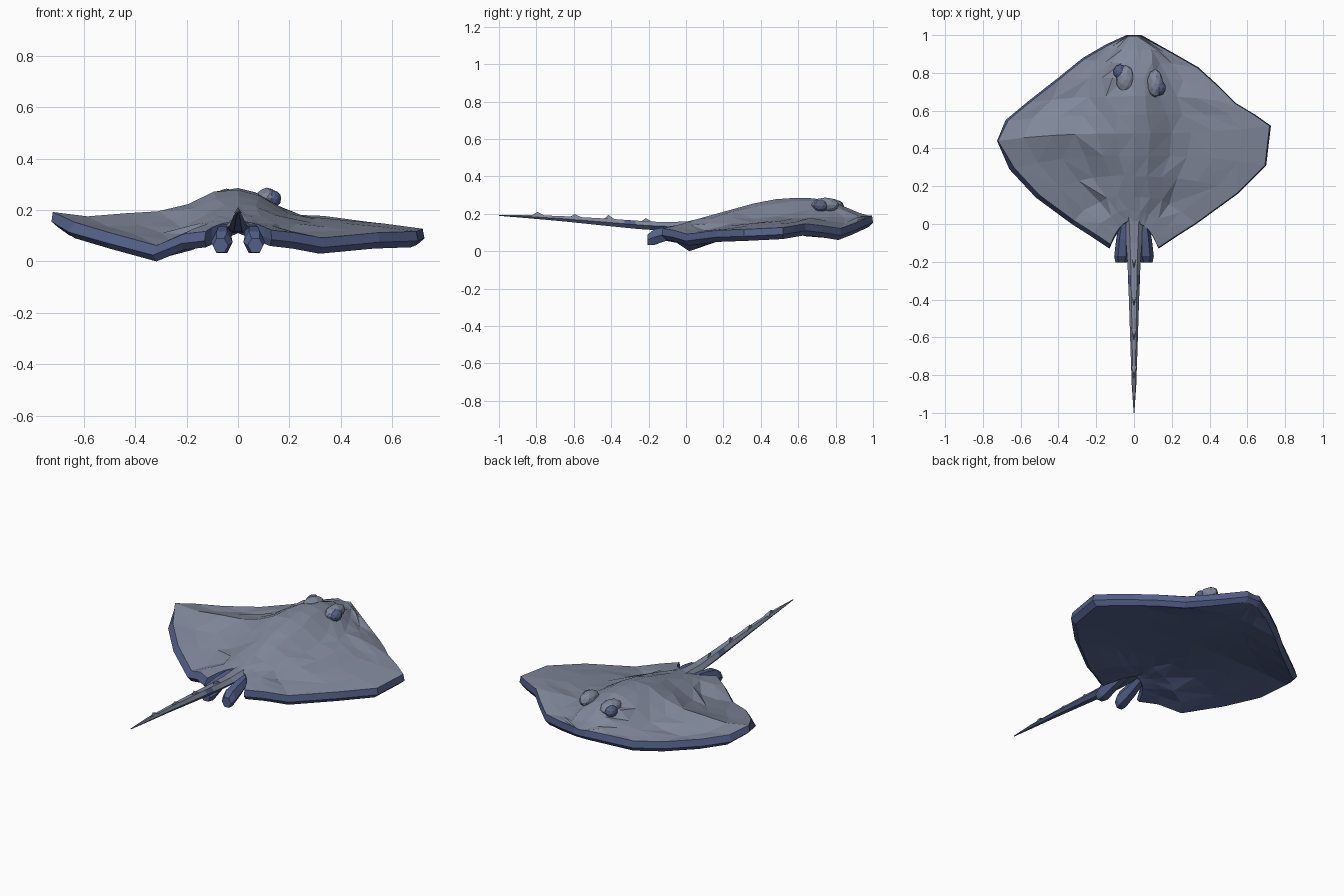
import bpy, bmesh, math, random
from mathutils import Vector

if "Cube" in bpy.data.objects:
    bpy.data.objects.remove(bpy.data.objects["Cube"])

random.seed(4)


def material(name, rgb):
    m = bpy.data.materials.new(name)
    m.diffuse_color = (*rgb, 1)
    m.use_nodes = True
    m.node_tree.nodes["Principled BSDF"].inputs["Base Color"].default_value = m.diffuse_color
    return m


GREY = material("slate grey skin", (0.22, 0.25, 0.33))
BLUE = material("dark blue skin", (0.085, 0.115, 0.25))
IRIS = material("dull iris", (0.13, 0.13, 0.13))


def finish(name, bm, mats, rule=None):
    bmesh.ops.recalc_face_normals(bm, faces=bm.faces[:])
    bm.normal_update()
    if rule:
        for f in bm.faces:
            f.material_index = rule(f)
    me = bpy.data.meshes.new(name)
    bm.to_mesh(me)
    bm.free()
    ob = bpy.data.objects.new(name, me)
    bpy.context.collection.objects.link(ob)
    for m in mats:
        me.materials.append(m)
    return ob


# Disc: left edge, right edge (x, y, bottom z) and spine (y, bottom z, top z)
LEFT = [(-.04, 1, .13), (-.15, .95, .11), (-.27, .88, .08), (-.40, .775, .07),
        (-.56, .65, .08), (-.68, .55, .10), (-.725, .44, .13), (-.66, .29, .09),
        (-.52, .14, .05), (-.33, 0, 0), (-.22, -.07, .045), (-.13, -.13, .055)]
RIGHT = [(.04, 1, .13), (.2, .91, .09), (.34, .83, .06), (.45, .73, .075),
         (.54, .64, .085), (.64, .58, .075), (.725, .52, .065), (.70, .31, .055),
         (.55, .16, .05), (.33, 0, .03), (.22, -.07, .05), (.13, -.13, .06)]
SPINE = [(1, .13, .185), (.93, .125, .205), (.86, .12, .235), (.78, .115, .265),
         (.68, .11, .283), (.58, .11, .285), (.48, .11, .278), (.36, .11, .255),
         (.25, .11, .225), (.14, .11, .195), (.06, .11, .172), (0, .11, .158)]
COLS = [-1, -.8, -.6, -.42, -.26, -.12, 0, .12, .26, .42, .6, .8, 1]
RIM = 0.062


def disc():
    bm = bmesh.new()
    top, mid, low = [], [], []
    rows, cols = len(SPINE), len(COLS)
    for i, (sy, sb, st) in enumerate(SPINE):
        t_row, m_row, b_row = [], [], []
        for j, c in enumerate(COLS):
            ex, ey, eb = (LEFT if c < 0 else RIGHT)[i]
            s = abs(c)
            x, y = ex * s, sy + (ey - sy) * s ** 2.5
            hump = math.exp(-((x + .015) / .165) ** 4) * (1 - s ** 4)
            k = .48 * (1 - s) + .52 * hump if s else 1
            zt = eb + RIM + (st - eb - RIM) * k
            if c < 0 and 4 <= i <= 8:      # upturned left wing tip
                zt -= .18 * s * s * (1 - s)
            zb = sb + (eb - sb) * s
            if 0 < i < rows - 1 and 0 < j < cols - 1 and s > 0:
                zt += random.uniform(-.005, .005)
                x += random.uniform(-.012, .012)
            border = i in (0, rows - 1) or j in (0, cols - 1)
            kt = (.98 if i < 6 else .993 if i == 6 else .96) if c < 0 else .99
            kt = kt if i else .99
            t_row.append(bm.verts.new((x * kt, .45 + (y - .45) * kt, zt)))
            b_row.append(bm.verts.new((x * .96, .45 + (y - .45) * .96, zb)))
            m_row.append(bm.verts.new((x, y, zb + (zt - zb) * .4)) if border else None)
        top.append(t_row)
        mid.append(m_row)
        low.append(b_row)
    skin = set()
    for i in range(rows - 1):
        for j in range(cols - 1):
            for g in (top, low):
                q = [g[i][j], g[i][j + 1], g[i + 1][j + 1], g[i + 1][j]]
                if (i + j + int(random.random() * 2)) % 2:
                    q = q[1:] + q[:1]
                for tri in ((q[0], q[1], q[2]), (q[0], q[2], q[3])):
                    f = bm.faces.new(tri)
                    if g is top:
                        skin.add(f)
    # rim walls
    ring = ([(0, j) for j in range(cols)] + [(i, cols - 1) for i in range(1, rows)]
            + [(rows - 1, j) for j in range(cols - 2, -1, -1)]
            + [(i, 0) for i in range(rows - 2, 0, -1)])
    for n, (a, b) in enumerate(ring):
        c, d = ring[(n + 1) % len(ring)]
        for u, v in ((top, mid), (mid, low)):
            bm.faces.new((u[a][b], u[c][d], v[c][d], v[a][b]))
    return finish("disc_body", bm, [GREY, BLUE], lambda f: 0 if f in skin else 1)


# Six-sided loft along y: (y, centre x, half width, centre z, half height)
def loft(name, rings, mats, rule=None):
    bm = bmesh.new()
    loops = [[bm.verts.new((cx + hw * math.cos(a * math.pi / 3), y,
                            cz + hh * math.sin(a * math.pi / 3) / .866))
              for a in range(6)] for y, cx, hw, cz, hh in rings]
    for p, q in zip(loops, loops[1:]):
        for n in range(6):
            m = (n + 1) % 6
            bm.faces.new((p[n], p[m], q[m], q[n]))
    bm.faces.new(loops[0])
    bm.faces.new(loops[-1])
    return finish(name, bm, mats, rule)


disc()

# Tail, blue below and on a mottled patch behind the fins
loft("tail", [(.06, 0, .055, .14, .022), (-.1, 0, .042, .133, .022),
              (-.2, 0, .035, .137, .022), (-.27, 0, .032, .142, .022),
              (-.33, 0, .03, .147, .021), (-.4, 0, .027, .153, .02),
              (-.65, 0, .019, .173, .014), (-.85, 0, .012, .186, .009),
              (-1, 0, .002, .191, .002)], [GREY, BLUE],
     lambda f: int(f.normal.z < -.05 or
                   (-.34 < f.calc_center_median().y < -.27 and f.normal.z < .9)))

for side, label in ((-1, "left"), (1, "right")):
    loft(label + "_pelvic_fin",
         [(.02, side * .05, .025, .125, .02), (-.08, side * .06, .034, .10, .035),
          (-.17, side * .063, .042, .075, .042), (-.205, side * .068, .03, .062, .028)],
         [BLUE])

# Thorns along the tail
for n, (y, z, h) in enumerate([(-.2, .152, .025), (-.4, .162, .032),
                               (-.58, .178, .02), (-.78, .188, .022)]):
    bm = bmesh.new()
    base = [bm.verts.new(p) for p in ((-.016, y + .03, z), (.016, y + .03, z),
                                      (0, y - .05, z))]
    tip = bm.verts.new((0, y - .015, z + h))
    bm.faces.new(base)
    for a in range(3):
        bm.faces.new((base[a], base[(a + 1) % 3], tip))
    finish("tail_thorn_%d" % (n + 1), bm, [GREY])


# Eyes with iris facing outward, and a low brow ridge beside each
def blob(name, loc, size, mats, subdiv, rule=None):
    bm = bmesh.new()
    bmesh.ops.create_icosphere(bm, subdivisions=subdiv, radius=1)
    for v in bm.verts:
        v.co = Vector(loc) + Vector([a * b for a, b in zip(v.co, size)])
    return finish(name, bm, mats, rule)


for label, eye, brow, size, look in (
        ("left", (-.075, .805, .24), (-.045, .765, .243), (.05, .075, .04), (-.6, .6, .5)),
        ("right", (.135, .72, .243), (.112, .745, .247), (.042, .075, .04), (.9, .1, .4))):
    d = Vector(look).normalized()
    blob(label + "_eye", eye, (.034, .04, .034), [BLUE, IRIS], 2,
         lambda f: int(f.normal.dot(d) > .92))
    blob(label + "_brow", brow, size, [GREY], 2)
